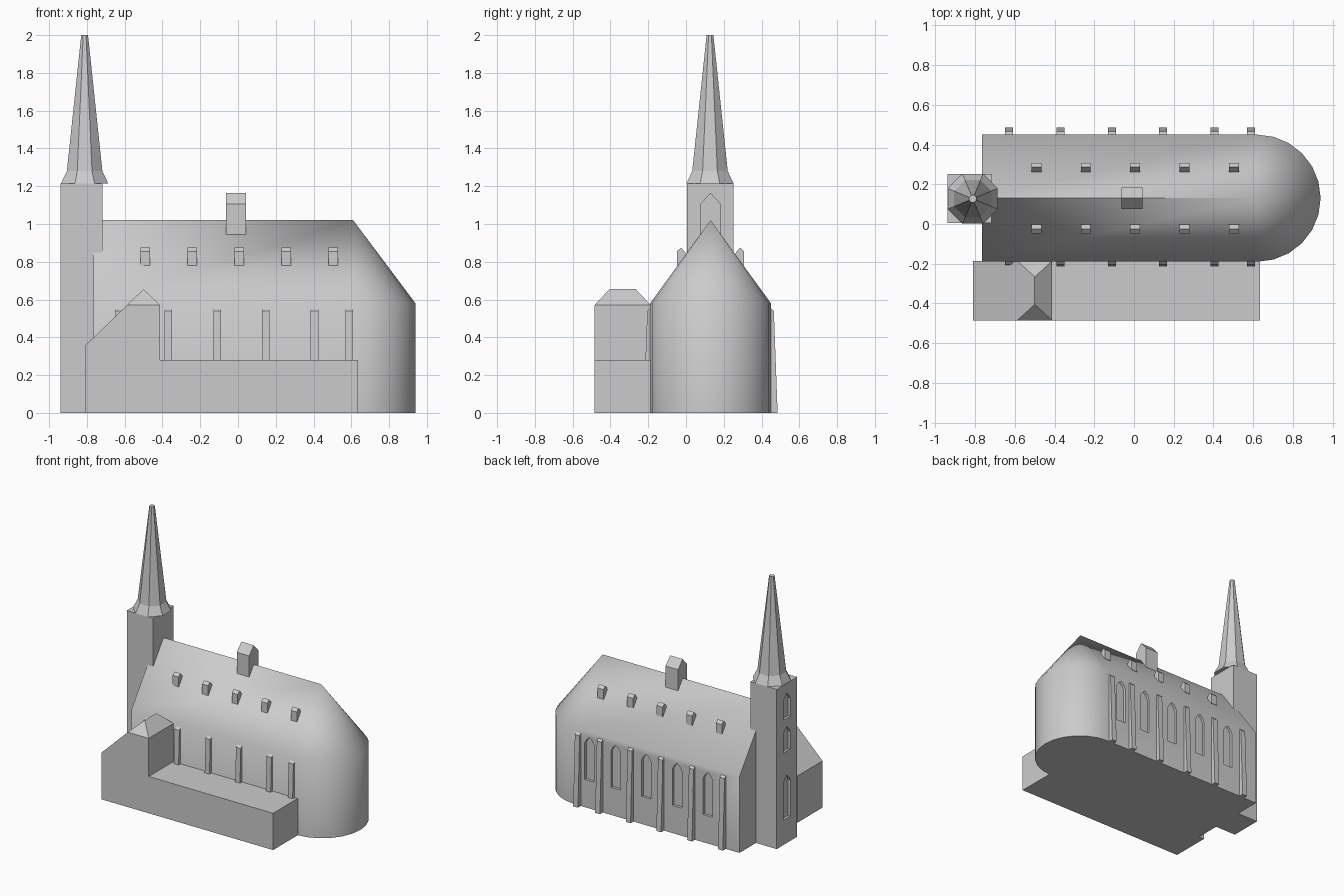
import bpy, bmesh, math
from mathutils import Vector

if "Cube" in bpy.data.objects:
    bpy.data.objects.remove(bpy.data.objects["Cube"])

stone = bpy.data.materials.new("light_grey")
stone.diffuse_color = (0.6, 0.6, 0.6, 1)
stone.use_nodes = True
stone.node_tree.nodes["Principled BSDF"].inputs["Base Color"].default_value = stone.diffuse_color
MID = 0.13            # y of the ridge line
HALF = 0.32           # half width of the nave


def make(name, verts, faces):
    bm = bmesh.new()
    vs = [bm.verts.new(v) for v in verts]
    for f in faces:
        bm.faces.new([vs[i] for i in f])
    bmesh.ops.recalc_face_normals(bm, faces=bm.faces)
    mesh = bpy.data.meshes.new(name)
    bm.to_mesh(mesh)
    bm.free()
    mesh.materials.append(stone)
    ob = bpy.data.objects.new(name, mesh)
    bpy.context.collection.objects.link(ob)
    return ob


def prism(name, profile, start, end, axis):
    """Extrude a closed 2D profile along x (profile is y,z) or y (profile is x,z)."""
    def place(p, t):
        return (t, p[0], p[1]) if axis == 'x' else (p[0], t, p[1])
    n = len(profile)
    verts = [place(p, t) for t in (start, end) for p in profile]
    faces = [list(range(n)), list(range(n, 2 * n))]
    faces += [[i, (i + 1) % n, n + (i + 1) % n, n + i] for i in range(n)]
    return make(name, verts, faces)


def arch(centre, half, low, high):
    """Pointed window outline."""
    s = high - half * 1.3
    return [(centre - half, low), (centre + half, low), (centre + half, s),
            (centre + half * 0.6, s + half * 0.75), (centre, high),
            (centre - half * 0.6, s + half * 0.75), (centre - half, s)]


def carve(target, cutters):
    bpy.context.view_layer.objects.active = target
    for c in cutters:
        mod = target.modifiers.new("window", 'BOOLEAN')
        mod.operation, mod.solver, mod.object = 'DIFFERENCE', 'EXACT', c
        bpy.ops.object.modifier_apply(modifier=mod.name)
        bpy.data.objects.remove(c)


# Nave with rounded apse: ground outline, eaves outline and ridge
SEG = 12
outline = [(-0.765, MID - HALF)]
outline += [(0.62 + HALF * math.cos(a), MID + HALF * math.sin(a))
            for a in (math.pi * (i / SEG - 0.5) for i in range(SEG + 1))]
outline += [(-0.765, MID + HALF)]
n = len(outline)
verts = [(x, y, 0) for x, y in outline] + [(x, y, 0.58) for x, y in outline]
verts += [(-0.765, MID, 1.02), (0.61, MID, 1.02)]
west, east = 2 * n, 2 * n + 1
faces = [list(range(n)), [n - 1, 0, n, west, 2 * n - 1]]
faces += [[i, i + 1, n + i + 1, n + i] for i in range(n - 1)]
faces += [[n, n + 1, east, west], [2 * n - 2, 2 * n - 1, west, east]]
faces += [[n + i, n + i + 1, east] for i in range(1, n - 2)]
nave = make("nave", verts, faces)

# Recessed windows along the rear wall, between the buttresses
buttress_x = [-0.63, -0.37, -0.11, 0.147, 0.405, 0.59]
carve(nave, [prism("cutter", arch((a + b) / 2, 0.04, 0.21, 0.54), 0.43, 0.5, 'y')
             for a, b in zip(buttress_x, buttress_x[1:])])
bpy.ops.object.select_all(action='DESELECT')
nave.select_set(True)
bpy.context.view_layer.objects.active = nave
bpy.ops.object.shade_smooth_by_angle(angle=math.radians(40))

# Buttresses and roof dormers on both long sides (offsets from the ridge line)
buttress = [(0.30, 0), (0.355, 0), (0.335, 0.54), (0.315, 0.56), (0.30, 0.56)]
dormer = [(0.12, 0.78), (0.178, 0.78), (0.178, 0.855), (0.156, 0.875), (0.134, 0.85)]
for side, label in ((-1, "front"), (1, "rear")):
    for x in buttress_x:
        prism(label + "_buttress", [(MID + side * y, z) for y, z in buttress],
              x - 0.02, x + 0.02, 'x')
    for i in range(5):
        x = -0.492 + 0.249 * i
        prism(label + "_dormer", [(MID + side * y, z) for y, z in dormer],
              x - 0.025, x + 0.025, 'x')

# Small turret straddling the ridge
prism("ridge_turret", [(MID - 0.055, 0.93), (MID + 0.055, 0.93), (MID + 0.055, 1.105),
                       (MID, 1.165), (MID - 0.055, 1.105)], -0.063, 0.042, 'x')

# Bell tower with three recessed windows on the west face
tower = prism("tower", [(0.005, 0), (0.252, 0), (0.252, 1.215), (0.005, 1.215)],
              -0.94, -0.718, 'x')
carve(tower, [prism("cutter", arch(MID, 0.042, low, high), -1.0, -0.922, 'x')
              for low, high in ((0.19, 0.515), (0.70, 0.885), (0.95, 1.14))])

# Eight-sided spire with a flared foot
rings = [(0.125, 1.215), (0.094, 1.28), (0.018, 2.0)]
verts = []
for apothem, z in rings:
    r = apothem / math.cos(math.pi / 8)
    for i in range(8):
        a = math.pi / 8 + i * math.pi / 4
        verts.append((-0.812 + r * math.cos(a), 0.127 + r * math.sin(a), z))
faces = [list(range(8)), list(range(16, 24))]
faces += [[k + i, k + (i + 1) % 8, k + 8 + (i + 1) % 8, k + 8 + i]
          for k in (0, 8) for i in range(8)]
make("spire", verts, faces)

# Low side annex and its taller west end with a lean-to slope
F, B = -0.485, MID - HALF + 0.004
prism("annex", [(-0.45, 0), (0.635, 0), (0.635, 0.28), (-0.45, 0.28)], F, B, 'y')
prism("annex_west_end", [(-0.81, 0), (-0.412, 0), (-0.412, 0.57), (-0.588, 0.57),
                         (-0.81, 0.355)], F, B, 'y')

# Hipped cap on the annex
make("annex_hip_roof",
     [(-0.588, F, 0.57), (-0.412, F, 0.57), (-0.412, B, 0.57), (-0.588, B, 0.57),
      (-0.5, F + 0.08, 0.655), (-0.5, B - 0.08, 0.655)],
     [[0, 1, 2, 3], [0, 1, 4], [1, 2, 5, 4], [2, 3, 5], [3, 0, 4, 5]])
